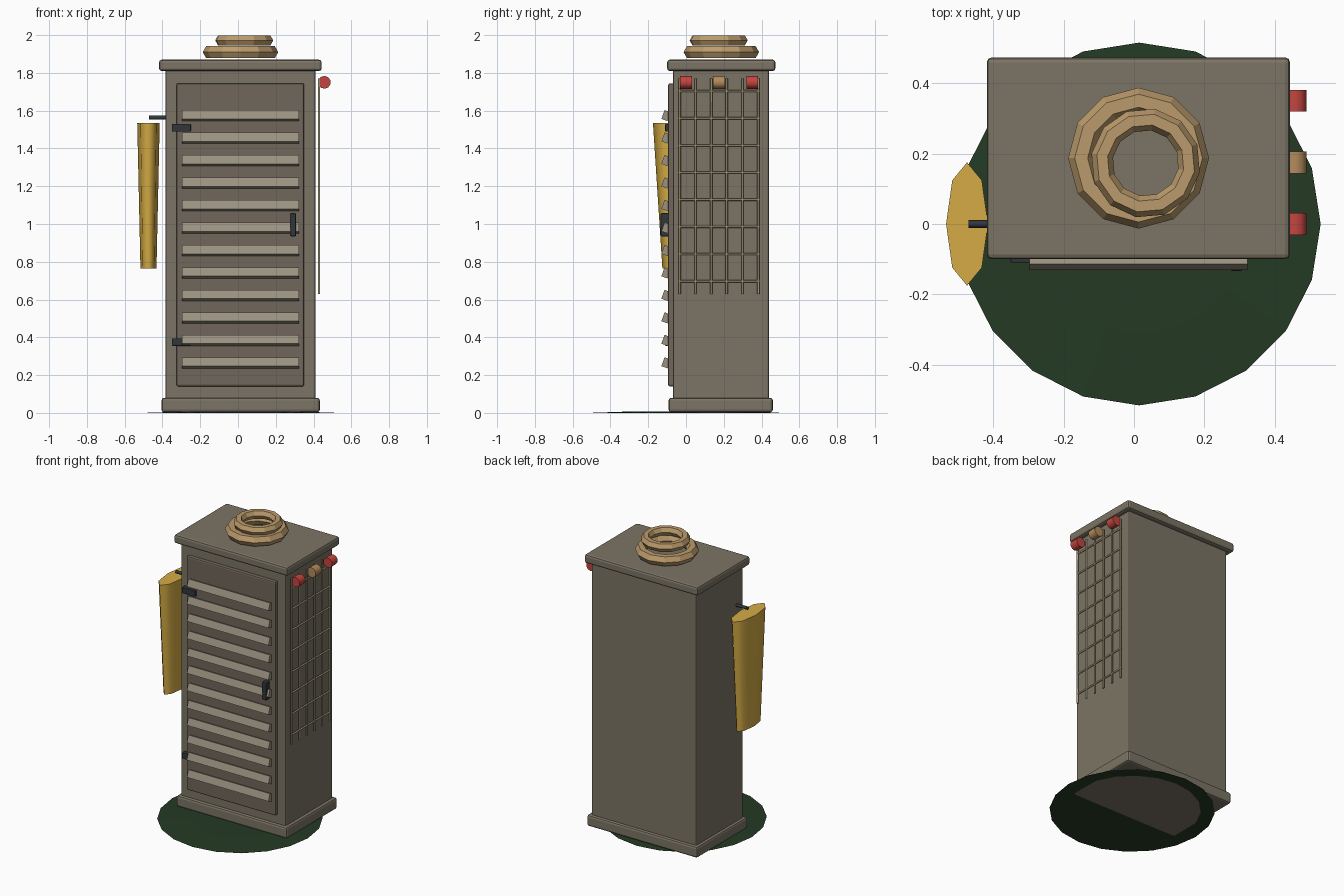
import bpy, bmesh, math
from mathutils import Matrix

if "Cube" in bpy.data.objects:
    bpy.data.objects.remove(bpy.data.objects["Cube"])


def mat(name, rgb):
    m = bpy.data.materials.new(name)
    m.diffuse_color = (*rgb, 1)
    m.use_nodes = True
    m.node_tree.nodes["Principled BSDF"].inputs["Base Color"].default_value = m.diffuse_color
    return m


WOOD = mat("weathered_wood", (0.20, 0.175, 0.13))
DOOR = mat("door_wood", (0.165, 0.135, 0.105))
SLAT = mat("slat_wood", (0.33, 0.29, 0.22))
METAL = mat("dark_metal", (0.03, 0.037, 0.045))
ROPE = mat("rope", (0.50, 0.33, 0.15))
NET = mat("net_cord", (0.42, 0.35, 0.21))
CLOTH = mat("yellow_cloth", (0.66, 0.41, 0.06))
RED = mat("red_float", (0.55, 0.06, 0.05))
TAN = mat("tan_float", (0.45, 0.26, 0.11))
GREEN = mat("green_ground", (0.018, 0.042, 0.018))


def finish(name, bm, material, smooth=False):
    me = bpy.data.meshes.new(name)
    bmesh.ops.recalc_face_normals(bm, faces=bm.faces)
    for f in bm.faces:
        f.smooth = smooth
    bm.to_mesh(me)
    bm.free()
    ob = bpy.data.objects.new(name, me)
    me.materials.append(material)
    bpy.context.collection.objects.link(ob)
    return ob


def box(name, x, y, z, material, bevel=0.0, tilt=0.0):
    """Box from (min, max) ranges, optionally tilted about its x axis."""
    bm = bmesh.new()
    bmesh.ops.create_cube(bm, size=1)
    bmesh.ops.scale(bm, vec=(x[1] - x[0], y[1] - y[0], z[1] - z[0]), verts=bm.verts)
    ob = finish(name, bm, material)
    ob.location = [(a + b) / 2 for a, b in (x, y, z)]
    ob.rotation_euler.x = tilt
    if bevel:
        m = ob.modifiers.new("bevel", 'BEVEL')
        m.width, m.segments = bevel, 2
    return ob


def rod(name, centre, length, radius, axis, material, sides=6):
    bm = bmesh.new()
    bmesh.ops.create_cone(bm, cap_ends=True, segments=sides, radius1=radius,
                          radius2=radius, depth=length)
    turn = {'X': Matrix.Rotation(math.pi / 2, 3, 'Y'),
            'Y': Matrix.Rotation(math.pi / 2, 3, 'X'), 'Z': Matrix.Identity(3)}[axis]
    bmesh.ops.rotate(bm, matrix=turn, verts=bm.verts)
    ob = finish(name, bm, material)
    for p in ob.data.polygons:
        p.use_smooth = len(p.vertices) == 4
    ob.location = centre
    return ob


def ring(name, centre, major, minor, turn):
    """Low-poly rope loop: 12 sides around, 6 sides in section."""
    bm = bmesh.new()
    rows = []
    for i in range(12):
        a = math.tau * i / 12 + turn
        row = []
        for j in range(6):
            b = math.tau * j / 6
            r = major + minor * math.cos(b)
            row.append(bm.verts.new((r * math.cos(a), r * math.sin(a), minor * math.sin(b))))
        rows.append(row)
    for i in range(12):
        p, q = rows[i], rows[(i + 1) % 12]
        for j in range(6):
            k = (j + 1) % 6
            bm.faces.new((p[j], q[j], q[k], p[k]))
    finish(name, bm, ROPE).location = centre


# cabinet shell
box("cabinet_body", (-0.385, 0.41), (-0.07, 0.44), (0.02, 1.83), WOOD, 0.01)
box("base_plinth", (-0.405, 0.433), (-0.092, 0.46), (0.003, 0.08), WOOD, 0.014)
box("top_lid", (-0.418, 0.443), (-0.1, 0.473), (1.81, 1.87), WOOD, 0.014)

# louvred door
box("door", (-0.325, 0.35), (-0.094, -0.06), (0.14, 1.745), DOOR, 0.009)
for i in range(12):
    z = 0.265 + i * 0.119
    box(f"door_slat_{i + 1}", (-0.297, 0.322), (-0.123, -0.088), (z - 0.025, z + 0.025),
        SLAT, tilt=math.radians(-20))

# door hardware
for label, z in (("lower", 0.375), ("upper", 1.51)):
    box(f"{label}_hinge", (-0.35, -0.25), (-0.11, -0.075), (z - 0.02, z + 0.02), METAL, 0.003)
box("door_handle", (0.275, 0.307), (-0.134, -0.09), (0.935, 1.057), METAL, 0.005)

# coiled rope on the lid
ring("rope_coil_lower", (0.013, 0.187, 1.91), 0.163, 0.037, 0)
ring("rope_coil_upper", (0.033, 0.173, 1.972), 0.125, 0.031, math.radians(20))

# cord net on the right side
for i in range(6):
    rod(f"net_vertical_{i + 1}", (0.43, -0.033 + i * 0.083, 1.2), 1.14, 0.006, 'Z', NET)
for i in range(8):
    rod(f"net_horizontal_{i + 1}", (0.43, 0.175, 0.697 + i * 0.1438), 0.43, 0.006, 'Y', NET)

# floats along the top of the net
for i, m in enumerate((RED, TAN, RED)):
    rod(f"net_float_{i + 1}", (0.457, i * 0.175, 1.75), 0.062, 0.034, 'Y', m, 10)

# hanging towel: tapered oval on a hook
bm = bmesh.new()
bmesh.ops.create_cone(bm, cap_ends=True, segments=8, radius1=0.125, radius2=0.175, depth=0.77)
for v in bm.verts:
    v.co.x *= 0.34
towel = finish("hanging_towel", bm, CLOTH)
for p in towel.data.polygons:
    p.use_smooth = len(p.vertices) == 4
towel.location = (-0.474, 0, 1.15)
rod("towel_hook", (-0.425, 0, 1.563), 0.09, 0.011, 'X', METAL, 8)

# ground patch, very slightly raised in the middle
bm = bmesh.new()
loops = [[bm.verts.new((r * math.cos(math.tau * i / 20), r * math.sin(math.tau * i / 20), z))
          for i in range(20)] for r, z in ((0.515, 0.0), (0.31, 0.007))]
for i in range(20):
    k = (i + 1) % 20
    bm.faces.new((loops[0][i], loops[0][k], loops[1][k], loops[1][i]))
bm.faces.new(loops[1])
finish("ground_patch", bm, GREEN).location = (0.015, 0, 0)
